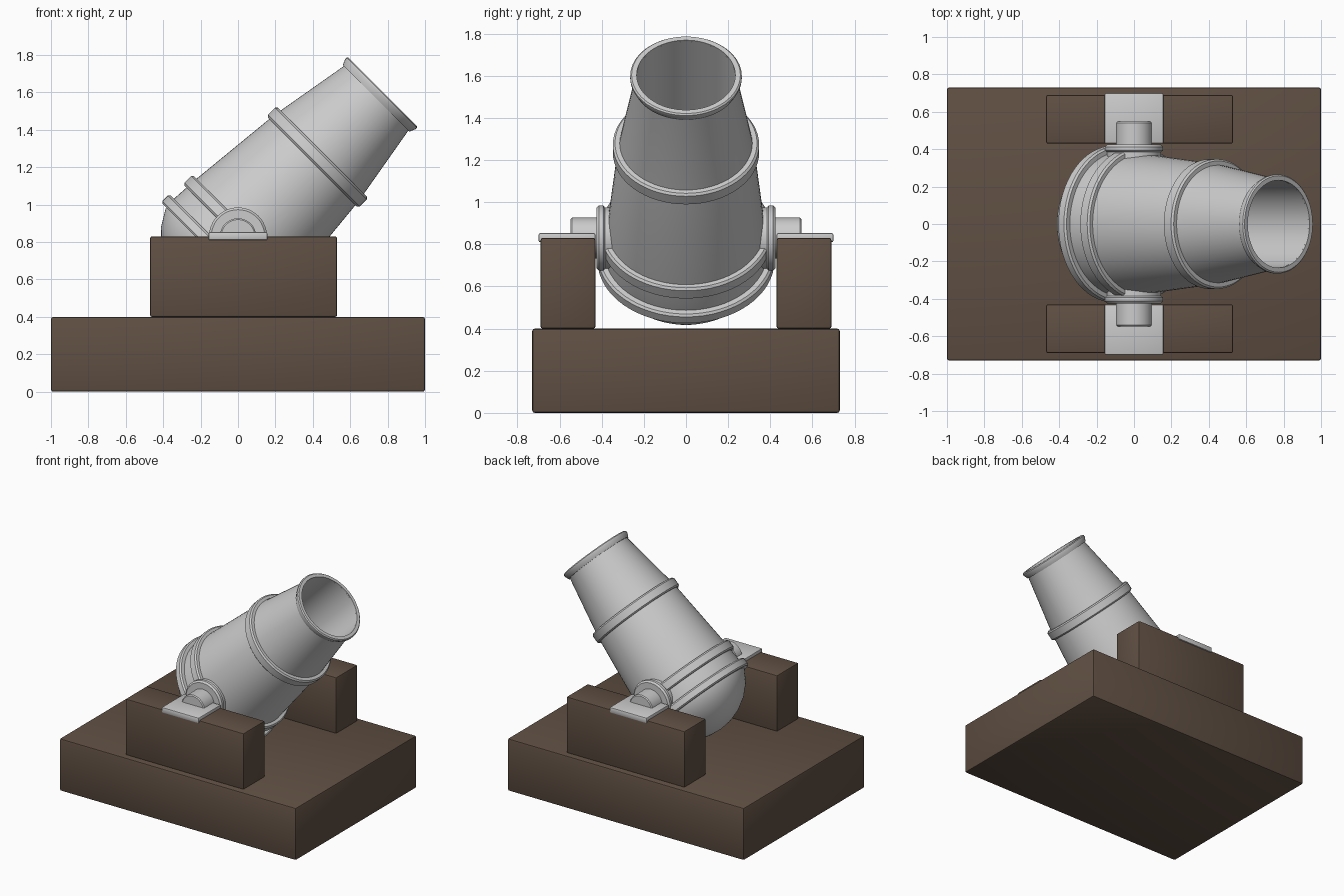
import bpy, bmesh
from math import sin, cos, pi, radians
from mathutils import Matrix

if "Cube" in bpy.data.objects:
    bpy.data.objects.remove(bpy.data.objects["Cube"])

PIVOT = (0, 0, 0.83)

wood = bpy.data.materials.new("dark_wood")
wood.diffuse_color = (0.115, 0.078, 0.055, 1)
wood.use_nodes = True
wood.node_tree.nodes["Principled BSDF"].inputs["Base Color"].default_value = wood.diffuse_color


def finish(name, bm, mat=None, angle=30):
    bmesh.ops.recalc_face_normals(bm, faces=bm.faces)
    me = bpy.data.meshes.new(name)
    bm.to_mesh(me)
    bm.free()
    ob = bpy.data.objects.new(name, me)
    bpy.context.collection.objects.link(ob)
    if mat:
        me.materials.append(mat)
    bpy.ops.object.select_all(action='DESELECT')
    ob.select_set(True)
    bpy.context.view_layer.objects.active = ob
    bpy.ops.object.shade_smooth_by_angle(angle=radians(angle))
    return ob


def box(name, lo, hi, bevel, mat=None):
    bm = bmesh.new()
    size = [b - a for a, b in zip(lo, hi)]
    mid = [(a + b) / 2 for a, b in zip(lo, hi)]
    bmesh.ops.create_cube(bm, size=1, matrix=Matrix.Translation(mid) @ Matrix.Diagonal((*size, 1)))
    bmesh.ops.bevel(bm, geom=bm.edges[:], offset=bevel, segments=2, profile=0.5, affect='EDGES')
    return finish(name, bm, mat)


def lathe(name, profile, matrix, closed=False, n=64):
    """Revolve (radius, height) points round local z."""
    bm = bmesh.new()
    rings = []
    for r, t in profile:
        if r < 1e-6:
            rings.append([bm.verts.new((0, 0, t))] * n)
        else:
            rings.append([bm.verts.new((r * cos(2 * pi * i / n), r * sin(2 * pi * i / n), t))
                          for i in range(n)])
    pairs = list(zip(rings, rings[1:])) + ([(rings[-1], rings[0])] if closed else [])
    for a, b in pairs:
        for i in range(n):
            j = (i + 1) % n
            bm.faces.new(list(dict.fromkeys((a[i], a[j], b[j], b[i]))))
    bm.transform(matrix)
    return finish(name, bm)


# wooden bed and side cheeks with iron bearing plates
box("base", (-1, -0.73, 0), (1, 0.73, 0.4), 0.012, wood)
for side, s in (("front", -1), ("back", 1)):
    def span(a, b):
        return sorted((s * a, s * b))
    y = span(0.43, 0.69)
    box(side + "_cheek", (-0.47, y[0], 0.4), (0.53, y[1], 0.83), 0.01, wood)
    y = span(0.43, 0.70)
    box(side + "_bearing_plate", (-0.157, y[0], 0.81), (0.157, y[1], 0.853), 0.008)

# barrel with rounded breech and open bore, tilted 45 degrees
tilt = Matrix.Translation(PIVOT) @ Matrix.Rotation(radians(45), 4, 'Y')
breech = [(0.415 * sin(radians(a)), -0.415 * cos(radians(a))) for a in (0, 13, 26, 39, 52, 66)]
breech[0] = (0, breech[0][1])
lathe("barrel", breech + [
    (0.385, -0.10), (0.375, 0.06), (0.323, 0.59), (0.243, 1.05), (0.243, 1.085),
    (0.234, 1.085), (0.228, 0.10), (0.19, 0.04), (0, 0.02)], tilt)


def band(name, t0, t1, r, inner, c=0.01):
    lathe(name, [(inner, t0 - c), (r - c, t0 - c), (r, t0), (r, t1), (r - c, t1 + c), (inner, t1 + c)],
          tilt, closed=True)


# reinforcing bands and muzzle lip
band("breech_band", -0.152, -0.11, 0.42, 0.37)
band("vent_band", 0.0, 0.052, 0.406, 0.36)
band("middle_band", 0.573, 0.627, 0.347, 0.31)
lathe("muzzle_lip", [(0.235, 1.045), (0.252, 1.045), (0.265, 1.075), (0.265, 1.087),
                     (0.258, 1.094), (0.234, 1.094)], tilt, closed=True)

# trunnions with stepped collars on both sides
for side, s in (("front", 1), ("back", -1)):
    turn = Matrix.Translation(PIVOT) @ Matrix.Rotation(s * pi / 2, 4, 'X')
    lathe(side + "_trunnion", [(0, 0.3), (0.097, 0.3), (0.097, 0.54), (0.09, 0.547), (0, 0.547)],
          turn, n=48)
    lathe(side + "_collar", [(0, 0.33), (0.145, 0.33), (0.145, 0.385), (0.155, 0.392), (0.155, 0.413),
                             (0.143, 0.425), (0, 0.425)], turn, n=48)
